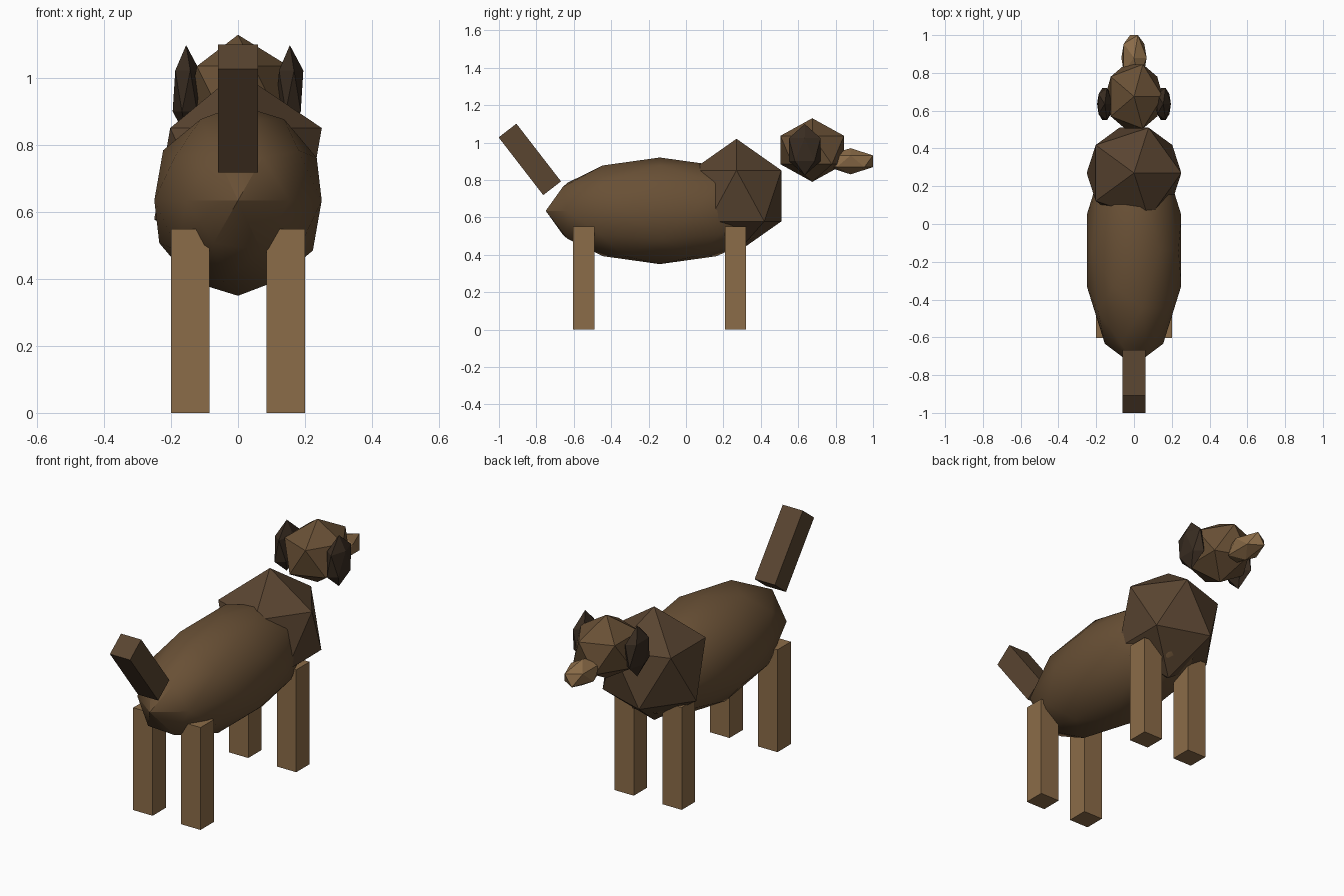
import bpy, math

if "Cube" in bpy.data.objects:
    bpy.data.objects.remove(bpy.data.objects["Cube"])


def material(name, rgb):
    m = bpy.data.materials.new(name)
    m.diffuse_color = (*rgb, 1)
    m.use_nodes = True
    m.node_tree.nodes["Principled BSDF"].inputs["Base Color"].default_value = m.diffuse_color
    return m


brown = material("brown_coat", (0.14, 0.08, 0.036))
dark = material("dark_coat", (0.1, 0.058, 0.03))
tan = material("tan_coat", (0.26, 0.15, 0.065))
ear_brown = material("ear_coat", (0.04, 0.025, 0.015))


def finish(name, mat, size):
    ob = bpy.context.object
    ob.name = name
    ob.scale = size
    bpy.ops.object.transform_apply(location=False, rotation=False, scale=True)
    ob.data.materials.append(mat)
    return ob


def ball(name, loc, radii, mat, detail=1):
    bpy.ops.mesh.primitive_ico_sphere_add(subdivisions=detail, radius=1, location=loc)
    return finish(name, mat, radii)


def box(name, loc, size, mat, tilt=0):
    bpy.ops.mesh.primitive_cube_add(size=1, location=loc, rotation=(tilt, 0, 0))
    return finish(name, mat, size)


# Torso and chest
ball("body", (0, -0.14, 0.635), (0.263, 0.61, 0.285), brown, 2)
bpy.ops.object.shade_smooth_by_angle(angle=math.radians(30))
ball("chest", (0, 0.27, 0.715), (0.28, 0.282, 0.305), dark)

# Head, snout and ears
ball("head", (0, 0.675, 0.96), (0.17, 0.2, 0.17), brown)
ball("snout", (0, 0.88, 0.90), (0.075, 0.141, 0.07), tan)
for side, x in (("left", -0.155), ("right", 0.155)):
    ball(side + "_ear", (x, 0.635, 0.962), (0.045, 0.1, 0.137), ear_brown)

# Legs
for side, x in (("left", -0.1425), ("right", 0.1425)):
    for end, y in (("tail_end", -0.547), ("head_end", 0.265)):
        box(f"{side}_{end}_leg", (x, y, 0.275), (0.115, 0.113, 0.55), tan)

# Raised tail
box("tail", (0, -0.835, 0.91), (0.12, 0.12, 0.39), dark, math.radians(37.7))
